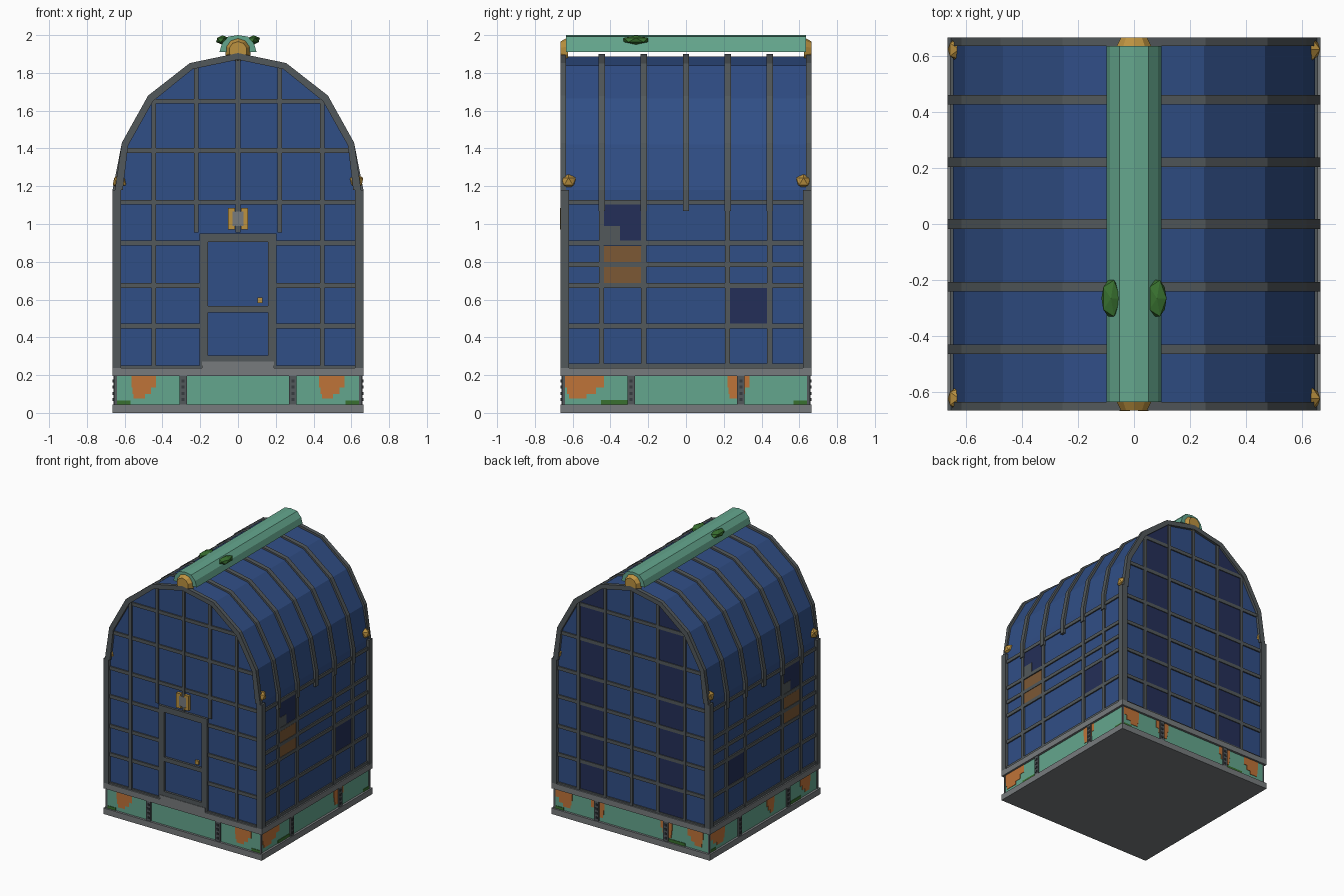
import bpy, bmesh
from mathutils import Matrix

if "Cube" in bpy.data.objects:
    bpy.data.objects.remove(bpy.data.objects["Cube"])


def material(name, code):
    rgb = [int(code[i:i + 2], 16) / 255 for i in (0, 2, 4)]
    lin = [c / 12.92 if c < 0.04 else ((c + 0.055) / 1.055) ** 2.4 for c in rgb] + [1]
    m = bpy.data.materials.new(name)
    m.use_nodes = True
    m.diffuse_color = lin
    m.node_tree.nodes["Principled BSDF"].inputs["Base Color"].default_value = lin
    return m


blue = material("blue panel", "304E86")
navy = material("dark navy", "242F58")
frame = material("frame grey", "52585B")
slab = material("light grey", "777B7D")
teal = material("teal", "64A68D")
rust = material("rust orange", "BF7338")
brown = material("board brown", "7C5835")
gold = material("gold", "BC9240")
green = material("leaf green", "38702F")
dark = material("bolt dark", "363B3F")


def finish(name, bm, mat):
    bmesh.ops.recalc_face_normals(bm, faces=bm.faces)
    mesh = bpy.data.meshes.new(name)
    bm.to_mesh(mesh)
    bm.free()
    mesh.materials.append(mat)
    ob = bpy.data.objects.new(name, mesh)
    bpy.context.collection.objects.link(ob)
    return ob


def boxes(name, mat, items):
    """Each item: side, u0, u1, z0, z1, inner depth, outer depth."""
    bm = bmesh.new()
    for side, u0, u1, z0, z1, d0, d1 in items:
        s = -1 if side in ("front", "left_hand") else 1
        u, d = (u0 + u1) / 2, s * (d0 + d1) / 2
        along_x = side in ("front", "back")
        loc = (u, d, (z0 + z1) / 2) if along_x else (d, u, (z0 + z1) / 2)
        w, t = u1 - u0, d1 - d0
        size = (w, t, z1 - z0) if along_x else (t, w, z1 - z0)
        bmesh.ops.create_cube(bm, size=1, matrix=Matrix.LocRotScale(loc, None, size))
    return finish(name, bm, mat)


def prism(name, mat, points, y0, y1):
    bm = bmesh.new()
    face = bm.faces.new([bm.verts.new((x, y0, z)) for x, z in points])
    ext = bmesh.ops.extrude_face_region(bm, geom=[face])["geom"]
    bmesh.ops.translate(bm, vec=(0, y1 - y0, 0),
                        verts=[v for v in ext if isinstance(v, bmesh.types.BMVert)])
    return finish(name, bm, mat)


def mirrored(half):
    """Half profile from the eave to the ridge, completed to the other side."""
    return half + [(-x, z) for x, z in reversed(half[:-1])]


def arch_band(name, mat, outer, inner, y0, y1):
    bm = bmesh.new()
    rings = []
    for o, i in zip(mirrored(outer), mirrored(inner)):
        rings.append([bm.verts.new((p[0], y, p[1])) for p, y in
                      ((o, y0), (o, y1), (i, y1), (i, y0))])
    for a, b in zip(rings, rings[1:]):
        for k in range(4):
            n = (k + 1) % 4
            bm.faces.new((a[k], a[n], b[n], b[k]))
    bm.faces.new(rings[0])
    bm.faces.new(rings[-1])
    return finish(name, bm, mat)


# Roof profiles
ROOF = [(.645, 1.18), (.602, 1.42), (.467, 1.665), (.25, 1.838), (0, 1.888)]
RIM = [(.652, 1.18), (.615, 1.43), (.476, 1.68), (.255, 1.852), (0, 1.905)]
RIM_IN = [(.61, 1.18), (.582, 1.415), (.45, 1.65), (.24, 1.82), (0, 1.87)]


def roof_z(x):
    for (xa, za), (xb, zb) in zip(ROOF, ROOF[1:]):
        if xb <= abs(x) <= xa:
            return za + (zb - za) * (xa - abs(x)) / (xa - xb)


def roof_x(z):
    for (xa, za), (xb, zb) in zip(ROOF, ROOF[1:]):
        if za <= z <= zb:
            return xa + (xb - xa) * (z - za) / (zb - za)
    return .645


SIDES = ("front", "back", "right_hand", "left_hand")
FLANKS = SIDES[2:]

# Plinth
boxes("base_slab", slab, [("back", -.665, .665, 0, .045, -.665, .665)])
boxes("plinth", teal, [("back", -.648, .648, .045, .195, -.648, .648)])
boxes("floor_slab", slab, [("back", -.665, .665, .195, .238, -.665, .665)])
posts, bolts, corners = [], [], []
for s in SIDES:
    for u in (-.29, .29):
        posts.append((s, u - .019, u + .019, .045, .195, .64, .66))
        bolts += [(s, u - .008, u + .008, z - .008, z + .008, .655, .664)
                  for z in (.07, .103, .136, .169)]
    corners += [(s, e - .005, e + .005, .045, .195, .64, .653) for e in (-.648, .648)]
boxes("plinth_posts", frame, posts)
boxes("plinth_bolts", dark, bolts)
boxes("plinth_corners", frame, corners)

# Rust and moss patches, each rust patch stepped towards its bottom
RUST = {"front": [(-.565, -.435), (.43, .565)],
        "right_hand": [(-.64, -.435), (.22, .335)],
        "back": [(.5, .64), (.23, .34), (-.34, -.24), (-.6, -.47)],
        "left_hand": [(.46, .64), (-.13, -.04), (-.56, -.44)]}
rust_items, moss = [], []
for s, spans in RUST.items():
    for a, b in spans:
        w = b - a
        rust_items += [(s, a, b, .135, .195, .645, .651),
                       (s, a + .05 * w, b - .2 * w, .1, .135, .645, .651),
                       (s, a + .1 * w, b - .45 * w, .075, .1, .645, .651)]
    moss += [(s, .57, .645, .045, .065, .645, .652)]
    moss += [(s, -.645, -.57, .045, .065, .645, .652)] if s == "front" else \
            [(s, -.45, -.31, .045, .068, .645, .652)]
boxes("rust_patches", rust, rust_items)
boxes("moss_patches", green, moss)

# Body with vaulted roof
prism("body", blue, [(.645, .235)] + mirrored(ROOF) + [(-.645, .235)], -.645, .645)
for y in (-.65, .65):
    arch_band("gable_rim", frame, RIM, RIM_IN, y - .015, y + .015)
RIB = [(.664, 1.07), (.664, 1.18), (.615, 1.428), (.475, 1.678), (.254, 1.85), (0, 1.9)]
for y in (-.447, -.223, 0, .22, .443):
    arch_band("roof_rib", frame, RIB, [(.64, 1.07)] + [(x - .01 * (x > 0), z - .01) for x, z in ROOF],
              y - .017, y + .017)
boxes("corner_posts", frame, [(s, a, a + .045, .235, 1.18, .62, .665)
                              for s in ("front", "back") for a in (-.665, .62)])

# Gable grid
RAILS = (.46, .675, .9, 1.115, 1.39, 1.65)
grid = []
for s in ("front", "back"):
    for x in (-.445, -.222, 0, .222, .445):
        low = .955 if s == "front" and abs(x) < .3 else .235
        grid.append((s, x - .012, x + .012, low, roof_z(x) - .01, .64, .657))
    for z in RAILS:
        e = roof_x(z) - .01
        spans = [(-e, -.18), (.18, e)] if s == "front" and z < .95 else [(-e, e)]
        grid += [(s, a, b, z - .013, z + .013, .64, .655) for a, b in spans]
    grid.append((s, -.64, .64, .235, .25, .64, .655))
boxes("gable_grid", frame, grid)
for lo, hi in ((.222, .445), (-.445, -.222)):
    prism("back_dark_column", navy, [(lo, .25), (hi, .25), (hi, roof_z(hi) - .01),
                                     (lo, roof_z(lo) - .01)], .642, .649)

# Flank grid and panels
grid = []
for s in FLANKS:
    grid += [(s, y - .014, y + .014, .235, 1.12, .64, .657) for y in (-.447, -.223, .22, .443)]
    grid += [(s, -.64, .64, z - .013, z + .013, .64, .655)
             for z in (.248, .46, .675, .785, .9, 1.115)]
boxes("flank_grid", frame, grid)
boxes("dark_windows", navy, [(s, *r, .64, .65) for s in FLANKS
                             for r in ((-.433, -.237, .913, 1.102), (.234, .429, .473, .662))])
boxes("flank_boards", brown, [(s, -.433, -.237, z, z + .085, .64, .651)
                              for s in FLANKS for z in (.688, .798)])
boxes("window_patches", frame, [("right_hand", -.433, -.35, .913, .99, .64, .652),
                                ("left_hand", -.32, -.237, .913, .99, .64, .652)])

# Door
boxes("door_frame", frame, [("front", *r, .64, .662) for r in (
    (-.205, -.158, .25, .95), (.158, .205, .25, .95), (-.16, .16, .905, .95),
    (-.16, .16, .532, .565), (-.16, .16, .26, .305))])
boxes("door_sill", slab, [("front", -.19, .19, .235, .272, .64, .665)])
boxes("door_knob", gold, [("front", .102, .13, .582, .61, .64, .662)])

# Lantern above the door
boxes("lantern_frame", gold, [("front", a, b, z, z + h, .645, .667) for a, b, z, h in (
    (-.052, -.03, .972, .112), (.03, .052, .972, .112),
    (-.045, -.015, .972, .018), (.015, .045, .972, .018),
    (-.045, -.015, 1.066, .018), (.015, .045, 1.066, .018))])
boxes("lantern_glass", slab, [("front", -.032, .032, .99, 1.066, .645, .664)])

# Ridge beam with end caps
prism("ridge_beam", teal, mirrored([(.098, 1.91), (.085, 1.955), (.052, 1.992), (0, 2)]), -.635, .635)
for s in (-1, 1):
    cap = bmesh.new()
    turn = Matrix.Translation((0, s * .645, 1.918)) @ Matrix.Rotation(-s * 1.5708, 4, "X")
    bmesh.ops.create_cone(cap, cap_ends=True, segments=10, radius1=.07, radius2=.048,
                          depth=.04, matrix=turn)
    finish("ridge_cap", cap, gold)


def gem(name, mat, loc, size):
    bm = bmesh.new()
    bmesh.ops.create_icosphere(bm, subdivisions=1, radius=1,
                               matrix=Matrix.LocRotScale(loc, None, size))
    finish(name, bm, mat)


# Eave finials and ridge leaves
for sx in (-1, 1):
    for sy in (-1, 1):
        gem("eave_finial", gold, (sx * .624, sy * .622, 1.225), (.044, .045, .042))
    gem("ridge_leaf", green, (sx * .082, -.265, 1.974), (.038, .076, .025))
